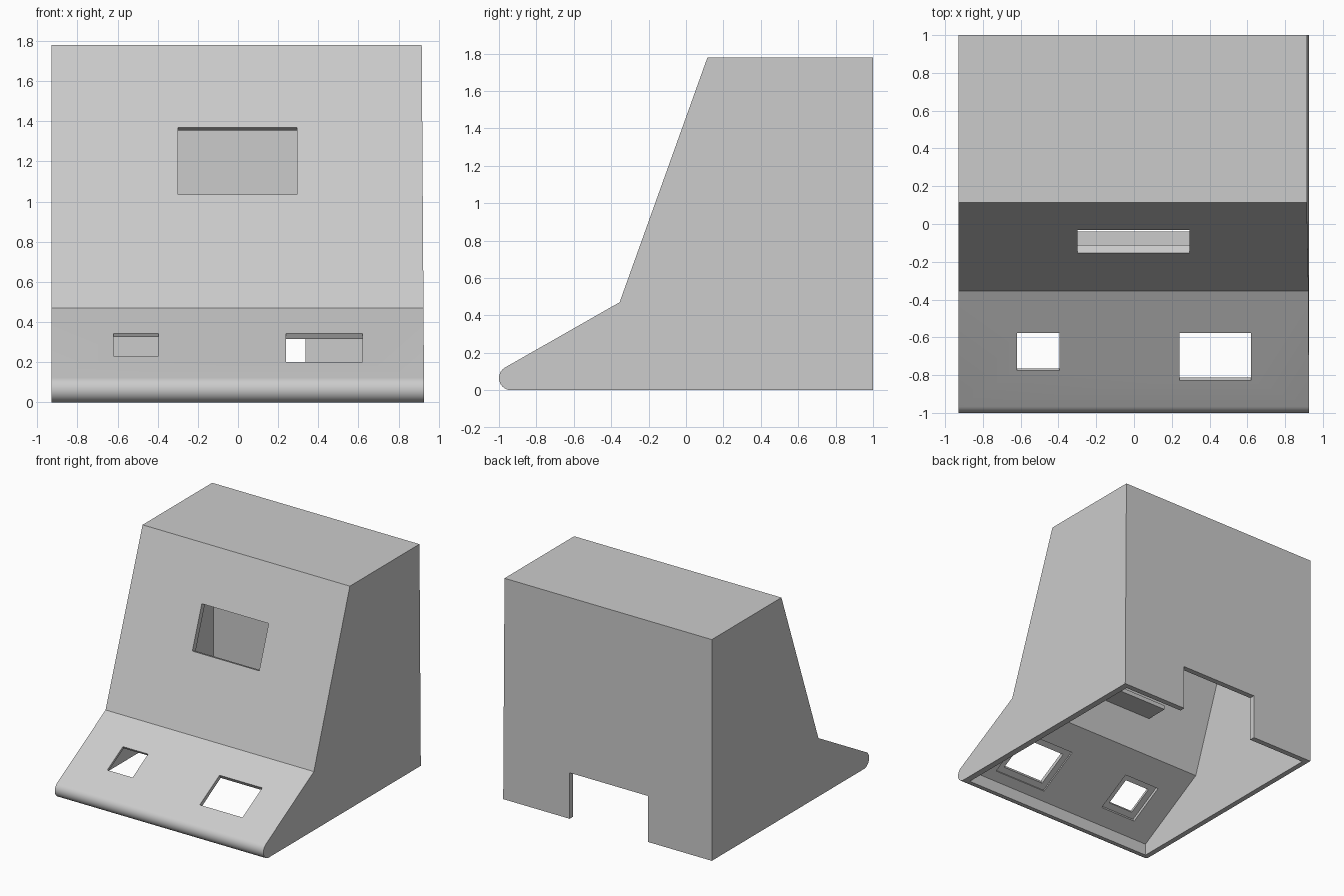
import bpy, bmesh, math
from mathutils import Matrix, Vector

cube = bpy.data.objects.get("Cube")
if cube:
    bpy.data.objects.remove(cube)

grey = bpy.data.materials.new("light grey")
grey.use_nodes = True
colour = (0.6, 0.6, 0.6, 1)
grey.diffuse_color = colour
grey.node_tree.nodes["Principled BSDF"].inputs["Base Color"].default_value = colour

KNEE, BROW = Vector((0, -0.355, 0.47)), Vector((0, 0.115, 1.78))
DESK_ANGLE = math.radians(29.7)
FACE_ANGLE = math.atan2(BROW.z - KNEE.z, BROW.y - KNEE.y)


def add_object(name, bm):
    bmesh.ops.recalc_face_normals(bm, faces=bm.faces)
    mesh = bpy.data.meshes.new(name)
    bm.to_mesh(mesh)
    bm.free()
    mesh.materials.append(grey)
    obj = bpy.data.objects.new(name, mesh)
    bpy.context.scene.collection.objects.link(obj)
    return obj


def extrude_profile(name, points, x0, x1, taper=0):
    """Side profile of (y, z) points pulled across the width."""
    bm = bmesh.new()
    face = bm.faces.new([bm.verts.new((x0, y, z)) for y, z in points])
    new = bmesh.ops.extrude_face_region(bm, geom=[face])["geom"]
    for v in new:
        if isinstance(v, bmesh.types.BMVert):
            v.co.x = x1 - taper * v.co.z
    return add_object(name, bm)


def box(name, lo, hi, matrix=Matrix()):
    bm = bmesh.new()
    bmesh.ops.create_cube(bm, size=1)
    lo, hi = Vector(lo), Vector(hi)
    for v in bm.verts:
        v.co = (lo + hi) / 2 + v.co * (hi - lo)
    bm.transform(matrix)
    return add_object(name, bm)


def cut(target, cutter):
    mod = target.modifiers.new("cut", 'BOOLEAN')
    mod.operation, mod.solver, mod.object = 'DIFFERENCE', 'EXACT', cutter
    bpy.context.view_layer.update()
    graph = bpy.context.evaluated_depsgraph_get()
    mesh = bpy.data.meshes.new_from_object(target.evaluated_get(graph))
    target.modifiers.clear()
    target.data = mesh
    bpy.data.objects.remove(cutter)


def panel_cutter(x0, x1, z0, z1, angle, near, far, margin=0):
    """Box square to a sloping panel, spanning heights z0 to z1 on it."""
    frame = Matrix.Translation(KNEE) @ Matrix.Rotation(angle, 4, 'X')
    s0, s1 = ((z - KNEE.z) / math.sin(angle) for z in (z0, z1))
    return box("cutter", (x0 - margin, s0 - margin, -far),
               (x1 + margin, s1 + margin, -near), frame)


# Outer body with a rounded front lip
radius = 0.065
lip = []
for i in range(17):
    a = math.radians(270) - i / 16 * (math.radians(150) + 0.005)
    lip.append((radius - 1 + radius * math.cos(a), radius + radius * math.sin(a)))
outline = lip + [(KNEE.y, KNEE.z), (BROW.y, BROW.z), (1, 1.78), (1, 0)]
shell = extrude_profile("cabinet_shell", outline, -0.93, 0.927, 0.0067)

# Hollow inside, open underneath
hollow = [(-0.92, -0.1), (-0.92, 0.096), (-0.3185, 0.439),
          (0.146, 1.735), (0.955, 1.735), (0.955, -0.1)]
cut(shell, extrude_profile("cutter", hollow, -0.887, 0.875))

# Screen opening
cut(shell, panel_cutter(-0.3, 0.295, 1.035, 1.37, FACE_ANGLE, -0.1, 0.1))

# Two control openings, each with a wider pocket on the underside
for x0, x1, z0, z1, skin in ((-0.62, -0.395, 0.23, 0.343, 0.02),
                             (0.24, 0.62, 0.2, 0.343, 0.032)):
    cut(shell, panel_cutter(x0, x1, z0, z1, DESK_ANGLE, -0.06, 0.08))
    cut(shell, panel_cutter(x0, x1, z0, z1, DESK_ANGLE, skin, 0.075, 0.05))

# Cable notch in the back wall
cut(shell, box("cutter", (-0.364, 0.9, -0.1), (0.335, 1.1, 0.37)))

# Inner shelf behind the sloping face
shelf = box("inner_shelf", (-0.34, -0.225, 0.7), (0.34, -0.04, 0.735))

for obj in (shell, shelf):
    bpy.ops.object.select_all(action='DESELECT')
    obj.select_set(True)
    bpy.context.view_layer.objects.active = obj
    bpy.ops.object.shade_smooth_by_angle(angle=math.radians(25))
